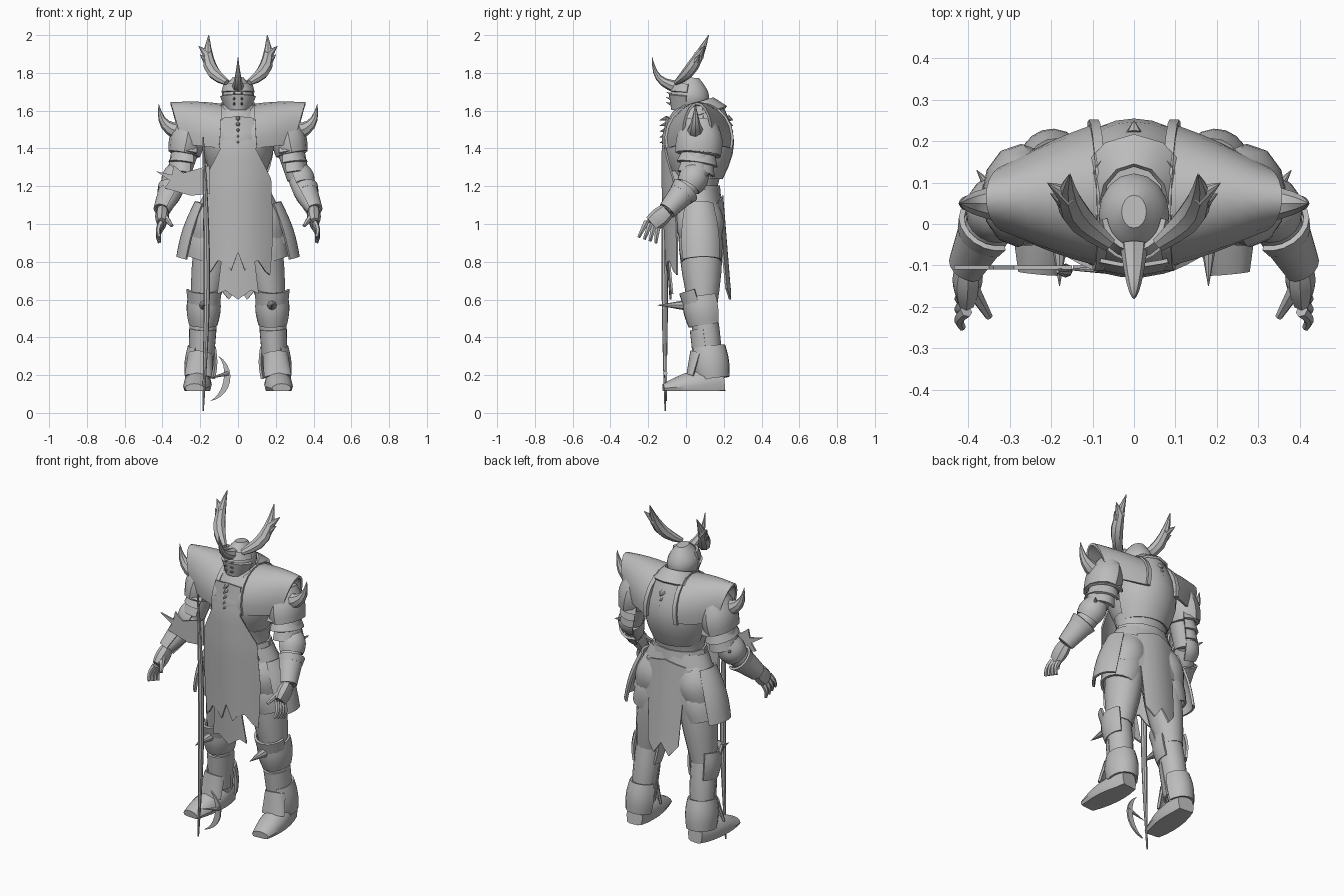
import bpy, bmesh
from math import sin, cos, pi, radians
from mathutils import Vector

cube = bpy.data.objects.get("Cube")
if cube:
    bpy.data.objects.remove(cube)

GREY = (.5, .5, .5, 1)
steel = bpy.data.materials.new("grey_steel")
steel.use_nodes = True
steel.diffuse_color = GREY
steel.node_tree.nodes["Principled BSDF"].inputs["Base Color"].default_value = GREY
parts = []

# Angular spans for open armour shells
FRONT, BACK, OUTER = (190, 350), (10, 170), (-120, 120)
OVER, AROUND = (-15, 195), (0, 360)


def point(x, y, z):
    return Vector((x, y, z))


def finish(name, bm, mirror, thick):
    """Thicken, mirror and turn a bmesh into an object."""
    bmesh.ops.recalc_face_normals(bm, faces=bm.faces)
    if thick:
        bmesh.ops.solidify(bm, geom=bm.faces[:], thickness=thick)
    if mirror:
        everything = bm.verts[:] + bm.edges[:] + bm.faces[:]
        copy = bmesh.ops.duplicate(bm, geom=everything)["geom"]
        for element in copy:
            if isinstance(element, bmesh.types.BMVert):
                element.co.x = -element.co.x
    bmesh.ops.recalc_face_normals(bm, faces=bm.faces)
    mesh = bpy.data.meshes.new(name)
    bm.to_mesh(mesh)
    bm.free()
    mesh.materials.append(steel)
    obj = bpy.data.objects.new(name, mesh)
    bpy.context.collection.objects.link(obj)
    parts.append(obj)


def along(start, end, t, bend):
    return start.lerp(end, t) + bend * sin(pi * t)


def tube(name, start, end, wide, deep=None, bulge=0, bend=point(0, 0, 0), sides=12, steps=6,
         arc=None, thick=0, mirror=False, across=point(1, 0, 0), floor=None, lean=0):
    """Elliptical limb whose two radii run from first to last value; an arc leaves an open shell."""
    bm = bmesh.new()
    deep = deep or wide
    first, last = arc or AROUND
    count = sides + 1 if arc else sides
    loops = []
    for i in range(steps + 1):
        t = i / steps
        swell = bulge * sin(pi * t)
        ru = wide[0] + (wide[1] - wide[0]) * t + swell
        rv = deep[0] + (deep[1] - deep[0]) * t + swell
        heading = (end - start + bend * pi * cos(pi * t)).normalized()
        u = (across - heading * across.dot(heading)).normalized()
        v = heading.cross(u)
        loop = []
        for k in range(count):
            angle = radians(first + (last - first) * k / sides)
            spot = along(start, end, t, bend) + u * cos(angle) * ru + v * sin(angle) * rv
            spot.x += lean * t * (sin(angle) - 1)
            if floor:
                spot.z = max(spot.z, floor)
            loop.append(bm.verts.new(spot))
        loops.append(loop)
    for low, high in zip(loops, loops[1:]):
        for k in range(sides):
            m = (k + 1) % count
            bm.faces.new((low[k], low[m], high[m], high[k]))
    if not arc:
        bm.faces.new(loops[0])
        bm.faces.new(loops[-1])
    finish(name, bm, mirror, thick)


def shell(name, start, end, wide, arc, mirror=True, **shape):
    tube(name, start, end, wide, arc=arc, thick=.013, mirror=mirror, **shape)


def spike(name, base, tip, radius, mirror=True, **shape):
    tube(name, base, tip, (radius, .001), sides=8, mirror=mirror, **shape)


def plate(name, outline, depth, thick=.01, symmetric=False):
    """Flat x-z outline, sliced and bent to y = depth(x, z)."""
    if symmetric:
        outline = outline + [(-x, z) for x, z in reversed(outline) if x]
    bm = bmesh.new()
    bm.faces.new([bm.verts.new((x, 0, z)) for x, z in outline])
    for normal, values in zip((point(1, 0, 0), point(0, 0, 1)), zip(*outline)):
        cut = min(values) + .05
        while cut < max(values):
            everything = bm.verts[:] + bm.edges[:] + bm.faces[:]
            bmesh.ops.bisect_plane(bm, geom=everything, plane_co=normal * cut, plane_no=normal)
            cut += .05
    for vert in bm.verts:
        vert.co.y = depth(vert.co.x, vert.co.z)
    finish(name, bm, False, thick)


# Body landmarks that the limbs and armour hang from
pelvis, waist, neck = point(0, .06, 1.06), point(0, .06, 1.28), point(0, .065, 1.63)
chin, crown = point(0, .015, 1.6), point(0, .03, 1.775)
hip, knee, ankle = point(.1, .07, 1.1), point(.18, .09, .56), point(.2, .14, .18)
heel, toe = point(.2, .2, .16), point(.23, -.12, .13)
shoulder, elbow, wrist = point(.25, .08, 1.5), point(.32, .05, 1.24), point(.4, -.1, 1.07)

# Helmet, visor and crest horn
tube("helmet", chin, crown, (.06, .03), (.08, .04), bulge=.04, sides=16, steps=8)
shell("brow_plate", chin.lerp(crown, .55), chin.lerp(crown, .8), (.09, .078), FRONT,
      deep=(.108, .092), mirror=False)
shell("face_mask", chin, chin.lerp(crown, .45), (.05, .085), FRONT, deep=(.08, .1), mirror=False)
spike("crest_horn", point(0, -.05, 1.725), point(0, -.18, 1.885), .034, mirror=False,
      bend=point(0, -.03, -.03))
for t in (.2, .35, .5):
    cheek = chin.lerp(crown, t) + point(.02, -.1, 0)
    spike("mask_spikes", cheek, cheek + point(0, -.025, .01), .007)

# Antlers: a flattened beam with outward tines
root, tip, sweep = point(.06, -.05, 1.75), point(.155, .12, 2), point(.04, 0, -.04)
tube("antler_beams", root, tip, (.02, .002), (.014, .002), bulge=.024, bend=sweep, sides=8, mirror=True)
for t in (.4, .55, .7):
    base = along(root, tip, t, sweep)
    spike("antler_tines", base, base + point(.05, .03, .05), .028)

# Torso, back plate, collar and studs
tube("abdomen", pelvis, waist, (.17, .16), (.12, .13), bulge=-.02, sides=16)
tube("chest", waist, neck, (.15, .1), (.14, .11), bulge=.065, sides=16)
shell("back_plate", waist + point(0, 0, -.04), neck, (.15, .11), BACK, deep=(.135, .13),
      bulge=.06, mirror=False)
shell("belt", pelvis.lerp(waist, .4), pelvis.lerp(waist, .65), (.17, .16), AROUND,
      deep=(.125, .12), mirror=False)
shell("belly_plate", pelvis, waist, (.09, .1), FRONT, deep=(.15, .16), bulge=.015, mirror=False)
shell("gorget", waist.lerp(neck, .85), neck + point(0, -.02, .01), (.14, .085), AROUND,
      deep=(.16, .105), mirror=False)
for i in range(5):
    stud = point(0, -.1, 1.44 + i * .03)
    spike("throat_studs", stud, stud + point(0, -.04, -.01), .014, mirror=False)
    stud.y = .22
    spike("spine_studs", stud, stud + point(0, .03, -.01), .02, mirror=False)

# Shoulder mantle with its raised trim and curved horns
side = point(0, 1, 0)
collar, brim = point(.08, .07, 1.45), point(.37, .06, 1.47)
shell("mantle", collar, brim, (.175, .08), OVER, deep=(.185, .175), bulge=.008, across=side, lean=.06)
shell("mantle_trim", collar, collar.lerp(brim, .08), (.183, .183), OVER, deep=(.193, .193),
      across=side, steps=1)
spike("shoulder_horns", point(.28, .05, 1.48), point(.42, .05, 1.635), .055,
      bend=point(.035, 0, -.03), across=side)

# Arms: caps, overlapping lames, elbow guard and cuff
tube("shoulder_caps", elbow.lerp(shoulder, .5), shoulder + point(0, 0, .05), (.085, .06),
     (.12, .08), bulge=.02, mirror=True)
tube("upper_arms", elbow, shoulder, (.06, .08), mirror=True)
tube("forearms", wrist, elbow, (.03, .055), bulge=.015, mirror=True)
for i in range(3):
    low = elbow.lerp(shoulder, .2 * i + .1) + point(-.02, 0, 0)
    shell("arm_lames", low, low + point(-.01, .01, .07), (.08 + i * .01, .066), OUTER,
          deep=(.1 + i * .01, .085), steps=2)
shell("elbow_guards", wrist.lerp(elbow, .75), elbow + point(-.01, .02, .05), (.068, .06), OUTER, bulge=.015)
spike("elbow_points", elbow, elbow + point(.06, .08, .03), .03)
shell("cuffs", wrist, wrist.lerp(elbow, .6), (.05, .072), OUTER)
shell("cuff_rims", wrist.lerp(elbow, .5), wrist.lerp(elbow, .65), (.07, .08), OUTER, steps=1)

# Gauntlets with fingers and thumb
knuckles = point(.405, -.18, 1)
tube("palms", knuckles, wrist, (.024, .032), (.045, .042), bulge=.008, sides=8, mirror=True)
for i in range(4):
    joint = knuckles + point(0, .02 * i - .03, .01 - i * .01)
    tube("fingers", joint, joint + point(.01, .01 * i - .04, -.08), (.016, .009),
         bend=point(.012, 0, 0), sides=6, mirror=True)
tube("thumbs", knuckles + point(-.01, .03, .05), knuckles + point(-.055, -.045, -.01), (.02, .009),
     sides=6, mirror=True)

# Legs with knee armour and greaves
tube("thighs", knee, hip, (.07, .09), (.075, .11), bulge=.02, mirror=True)
tube("shins", ankle, knee, (.05, .07), bulge=.01, mirror=True)
shell("knee_guards", ankle.lerp(knee, .75), knee + point(0, -.01, .06), (.076, .085), (-200, 50),
      deep=(.09, .1), bulge=.01)
shell("knee_wings", knee, knee + point(0, -.03, .1), (.085, .095), FRONT, deep=(.1, .1))
spike("knee_spikes", knee + point(0, -.09, .01), knee + point(0, -.24, .01), .028)
shell("greaves", ankle.lerp(knee, .15), ankle.lerp(knee, .7), (.066, .072), FRONT, deep=(.09, .085))

# Boots with ankle guards
tube("boots", heel, toe, (.05, .05), (.08, .025), bulge=.025, mirror=True, floor=.115)
shell("ankle_guards", ankle, ankle.lerp(knee, .45), (.08, .075), (-60, 170), deep=(.09, .09), bulge=.01)
shell("instep_plates", ankle + point(.01, -.1, .01), ankle + point(0, -.06, .13), (.075, .065), FRONT,
      deep=(.04, .06))

# Flared skirt, with hip plates hanging in overlapping tiers
shell("hip_skirt", pelvis + point(0, .02, -.16), pelvis + point(0, 0, .12), (.28, .17), (-40, 220),
      deep=(.125, .115), bulge=.01, mirror=False, sides=20)
for i in range(2):
    low = knee.lerp(hip, .45 + i * .2) + point(.03, 0, 0)
    shell("hip_plates", low, knee.lerp(hip, .8 + i * .2), (.1, .09), OUTER, deep=(.105, .1),
          bulge=.015 + i * .01)
shell("hip_wings", point(.21, .08, .8), point(.14, .07, 1.1), (.12, .09), (-55, 55), bulge=.015)

# Ragged tabard, centre panel and back cloth
tatters = [(i * .035, .79 + (.06 - i * .025) * (-1) ** i) for i in range(5)]
plate("tabard", tatters + [(.165, .73), (.175, .86), (.18, 1), (.17, 1.24), (.09, 1.4), (.08, 1.56), (0, 1.57)],
      lambda x, z: 2 * x * x - .12 + max(0, 1.2 - z) * .05 + max(0, z - 1.4) * .15, symmetric=True)
plate("front_panel", [(0, .6), (.07, .65), (.11, .63), (.07, .96), (.03, .92), (0, .97)],
      lambda x, z: x * x - .115 + max(0, 1 - z) * .07, symmetric=True)
plate("back_cloth", [(0, .67), (.05, .6), (.1, .66), (.12, 1.12), (0, 1.15)],
      lambda x, z: .29 - 2 * x * x - z * .08, symmetric=True)

# Polearm: crooked shaft, jagged blade and crescent hook
tube("polearm_shaft", point(-.185, -.11, .01), point(-.185, -.115, 1.46), (.004, .004), bulge=.013,
     bend=point(.02, 0, 0), sides=8, steps=12)
plate("polearm_blade", [(-.15, 1.16), (-.25, 1.15), (-.39, 1.19), (-.36, 1.23), (-.435, 1.28),
                        (-.35, 1.26), (-.34, 1.31), (-.29, 1.27), (-.15, 1.31)], lambda x, z: -.11)
crescent = []
for i in range(20):
    t = i / 10
    angle = radians(140 * (t if t < 1 else 2 - t) - 80)
    reach = .13 + min(0, sin(pi * t)) * .035
    crescent.append((reach * cos(angle) - .17, reach * sin(angle) + .19))
plate("polearm_hook", crescent, lambda x, z: -.11)
spike("hook_barb", point(-.05, -.11, .21), point(-.165, -.11, .18), .012, mirror=False, across=side)

# Crisp plate edges with smooth curves between them
bpy.ops.object.select_all(action="DESELECT")
for obj in parts:
    obj.select_set(True)
bpy.context.view_layer.objects.active = parts[0]
bpy.ops.object.shade_smooth_by_angle(angle=radians(35))
